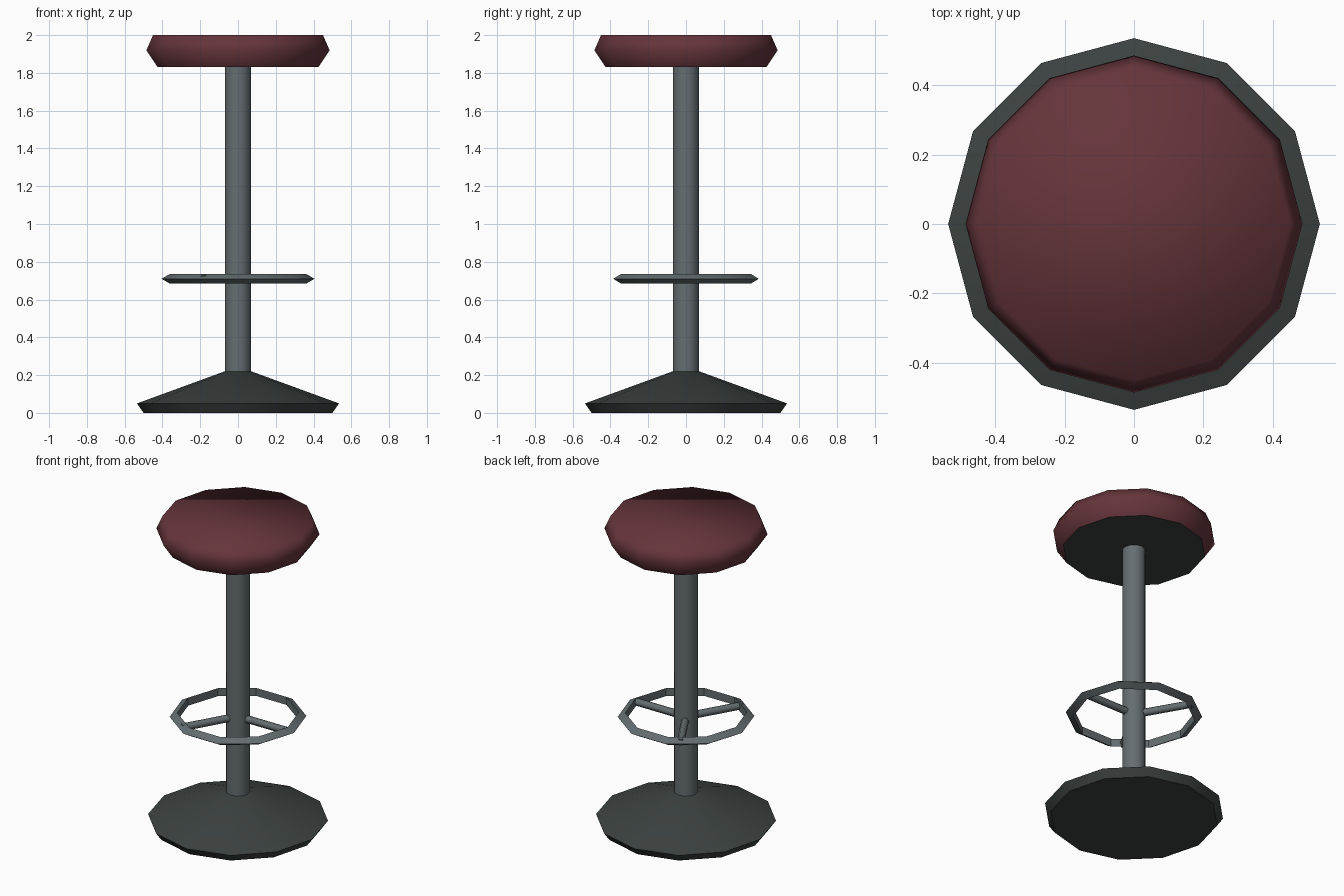
import bpy, bmesh
from math import cos, sin, pi, radians
from mathutils import Matrix

if "Cube" in bpy.data.objects:
    bpy.data.objects.remove(bpy.data.objects["Cube"])


def material(name, rgb):
    m = bpy.data.materials.new(name)
    m.diffuse_color = (*rgb, 1)
    m.use_nodes = True
    m.node_tree.nodes["Principled BSDF"].inputs["Base Color"].default_value = m.diffuse_color
    return m


RED = material("red_vinyl", (0.13, 0.035, 0.043))
DARK = material("dark_metal", (0.045, 0.055, 0.053))
STEEL = material("steel", (0.13, 0.155, 0.165))


def add_object(name, bm, mats):
    bmesh.ops.recalc_face_normals(bm, faces=bm.faces)
    me = bpy.data.meshes.new(name)
    bm.to_mesh(me)
    bm.free()
    for m in mats:
        me.materials.append(m)
    ob = bpy.data.objects.new(name, me)
    bpy.context.collection.objects.link(ob)
    return ob


def smooth_by_angle(ob, deg):
    bpy.ops.object.select_all(action='DESELECT')
    ob.select_set(True)
    bpy.context.view_layer.objects.active = ob
    bpy.ops.object.shade_smooth_by_angle(angle=radians(deg))


def rings(bm, profile, sides):
    return [[bm.verts.new((r * cos(2 * pi * i / sides), r * sin(2 * pi * i / sides), z))
             for i in range(sides)] for r, z in profile]


def bridge(bm, a, b):
    n = len(a)
    for i in range(n):
        bm.faces.new((a[i], a[(i + 1) % n], b[(i + 1) % n], b[i])).smooth = True


def lathe(name, profile, mats, sides=12):
    """Turned solid, profile of (radius, z) from bottom to top; flat caps."""
    bm = bmesh.new()
    loops = rings(bm, profile, sides)
    for a, b in zip(loops, loops[1:]):
        bridge(bm, a, b)
    bm.faces.new(loops[0]).material_index = len(mats) - 1
    bm.faces.new(loops[-1]).smooth = len(mats) > 1
    return add_object(name, bm, mats)


# Padded seat with dark underside
lathe("seat", [(0.425, 1.83), (0.485, 1.92), (0.45, 2.0)], [RED, DARK])

# Pole
lathe("pole", [(0.07, 0.2), (0.07, 1.835)], [STEEL])

# Conical foot
base = lathe("base", [(0.50, 0), (0.535, 0.05), (0.07, 0.22)], [DARK])
smooth_by_angle(base, 50)

# Ten-sided footrest ring with a triangular section
RING_Z = 0.71
bm = bmesh.new()
section = [(0.375 + 0.03 * cos(2 * pi * k / 3), RING_Z + 0.03 * sin(2 * pi * k / 3))
           for k in range(3)]
loops = rings(bm, section, 10)
for k in range(3):
    bridge(bm, loops[k], loops[(k + 1) % 3])
smooth_by_angle(add_object("footrest_ring", bm, [STEEL]), 30)

# Three spokes joining ring and pole
for n in range(3):
    bm = bmesh.new()
    bmesh.ops.create_cone(bm, cap_ends=True, segments=6, radius1=0.023, radius2=0.023,
                          depth=0.31,
                          matrix=Matrix.Rotation(n * 2 * pi / 3, 4, 'Z')
                          @ Matrix.Translation((0.21, 0, RING_Z))
                          @ Matrix.Rotation(pi / 2, 4, 'Y'))
    smooth_by_angle(add_object(f"spoke_{n + 1}", bm, [STEEL]), 65)
